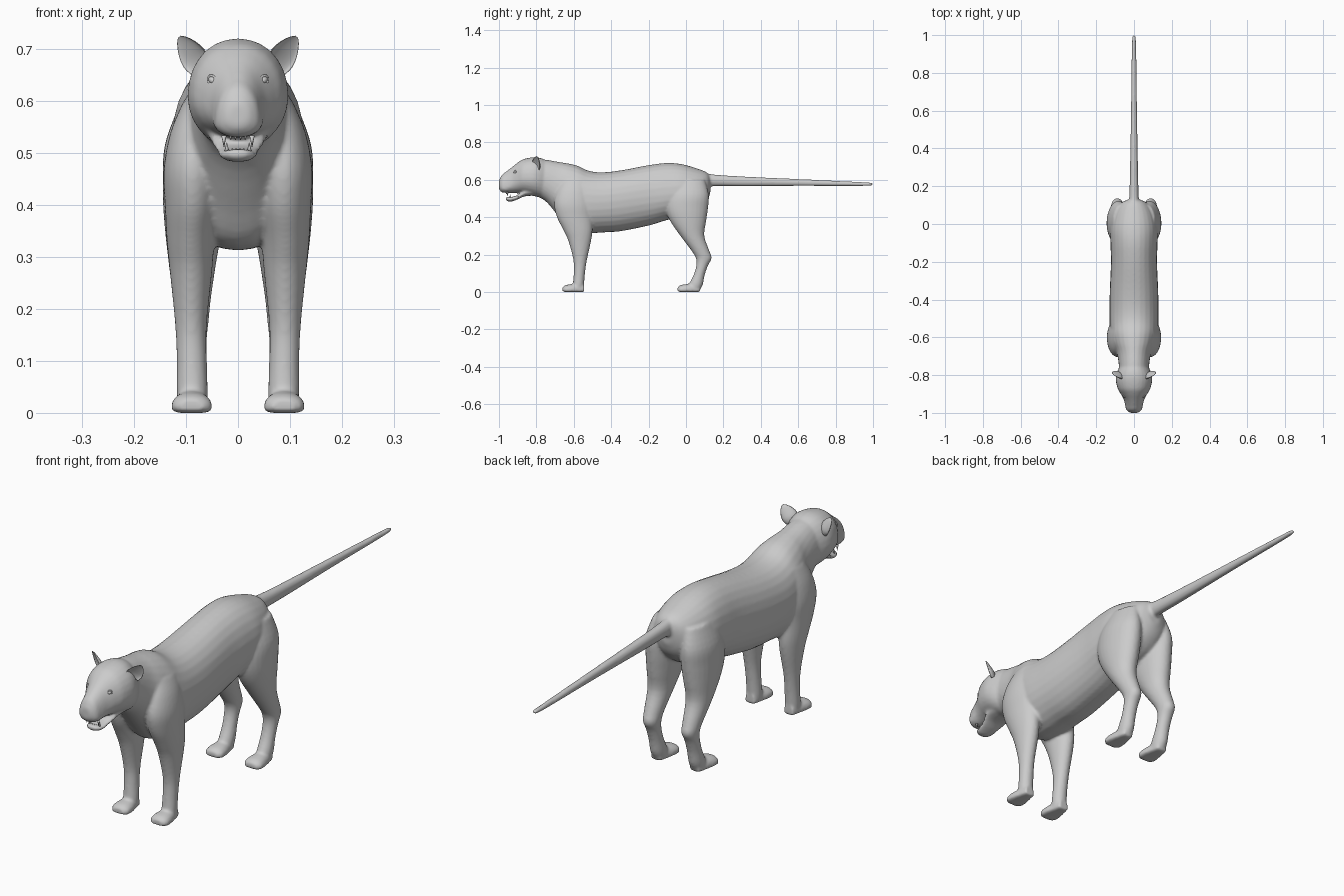
import bpy, bmesh, math
from mathutils import Vector, Matrix

if "Cube" in bpy.data.objects:
    bpy.data.objects.remove(bpy.data.objects["Cube"])

grey = bpy.data.materials.new("grey fur")
grey.diffuse_color = (0.6, 0.6, 0.6, 1)
grey.use_nodes = True
grey.node_tree.nodes["Principled BSDF"].inputs["Base Color"].default_value = grey.diffuse_color


def catmull(rows, steps=4):
    """Smoothly resample a list of section rows."""
    out = []
    for i in range(len(rows) - 1):
        p0, p1 = rows[max(i - 1, 0)], rows[i]
        p2, p3 = rows[i + 1], rows[min(i + 2, len(rows) - 1)]
        for s in range(steps):
            t = s / steps
            out.append([0.5 * (2 * b + (c - a) * t + (2 * a - 5 * b + 4 * c - d) * t * t
                               + (3 * b - a - 3 * c + d) * t ** 3)
                        for a, b, c, d in zip(p0, p1, p2, p3)])
    return out + [list(rows[-1])]


def skin(bm, rings):
    """Bridge closed rings of points and cap both ends."""
    vr = [[bm.verts.new(p) for p in r] for r in rings]
    n = len(vr[0])
    fs = [bm.faces.new((a[i], a[(i + 1) % n], b[(i + 1) % n], b[i]))
          for a, b in zip(vr, vr[1:]) for i in range(n)]
    fs += [bm.faces.new(vr[0][::-1]), bm.faces.new(vr[-1])]
    bmesh.ops.recalc_face_normals(bm, faces=fs)


def power(v, e):
    return math.copysign(abs(v) ** e, v)


def angles(n=28):
    return [2 * math.pi * i / n for i in range(n)]


def loft_y(bm, rows, cx=0, e=0.95, e_low=0.95):
    """Sections across y: (y, top, bottom, half width, height of widest point)."""
    rings = []
    for y, top, bot, w, zw in catmull(rows):
        rings.append([(cx + w * power(math.cos(a), e if math.sin(a) > 0 else e_low), y,
                       zw + power(math.sin(a), e if math.sin(a) > 0 else e_low)
                       * ((top - zw) if math.sin(a) > 0 else (zw - bot)))
                      for a in angles()])
    skin(bm, rings)


def loft_z(bm, rows, side):
    """Sections across z: (z, front y, back y, inner x, outer x)."""
    rings = []
    for z, yf, yb, xi, xo in catmull(rows):
        rings.append([(side * ((xi + xo) / 2 + (xo - xi) / 2 * math.cos(a)),
                       (yf + yb) / 2 + (yb - yf) / 2 * math.sin(a), z) for a in angles()])
    skin(bm, rings)


def finish(bm, name):
    me = bpy.data.meshes.new(name)
    bm.to_mesh(me)
    bm.free()
    me.materials.append(grey)
    for p in me.polygons:
        p.use_smooth = True
    ob = bpy.data.objects.new(name, me)
    bpy.context.collection.objects.link(ob)
    return ob


# Torso and neck
bm = bmesh.new()
loft_y(bm, [(.13, .615, .53, .03, .58), (.11, .64, .48, .07, .56), (.06, .66, .43, .105, .54),
            (-.02, .683, .40, .125, .53), (-.1, .69, .385, .125, .52), (-.2, .678, .355, .122, .51),
            (-.35, .65, .325, .128, .49), (-.45, .64, .318, .13, .48), (-.52, .648, .313, .13, .48),
            (-.58, .675, .315, .125, .49), (-.63, .687, .335, .112, .51), (-.68, .695, .40, .092, .54),
            (-.75, .707, .485, .08, .59), (-.82, .71, .52, .08, .61)])
# Head with muzzle
loft_y(bm, [(-.74, .70, .50, .068, .6), (-.78, .717, .505, .088, .605), (-.82, .72, .515, .097, .61),
            (-.87, .71, .528, .087, .61), (-.9, .692, .53, .070, .60), (-.93, .668, .53, .054, .58),
            (-.96, .645, .53, .047, .56), (-.985, .625, .533, .040, .56), (-1.0, .595, .55, .02, .57)])
# Lower jaw
loft_y(bm, [(-.80, .56, .515, .06, .54), (-.86, .55, .512, .055, .53), (-.9, .518, .495, .043, .508),
            (-.935, .508, .483, .036, .498), (-.955, .508, .486, .027, .499), (-.964, .505, .492, .012, .499)])
# Tail
loft_y(bm, [(.06, .645, .55, .03, .60), (.14, .629, .565, .025, .597), (.3, .618, .565, .021, .592),
            (.6, .604, .567, .016, .586), (.9, .59, .566, .012, .578), (.985, .585, .569, .011, .577),
            (1.0, .58, .573, .006, .577)])
for s in (-1, 1):
    # Hind leg
    loft_z(bm, [(.60, -.07, .10, .03, .11), (.52, -.10, .122, .02, .14), (.45, -.11, .118, .017, .145),
                (.38, -.085, .108, .025, .143), (.30, -.03, .098, .04, .135), (.22, .03, .125, .052, .125),
                (.18, .053, .137, .056, .12), (.14, .055, .117, .06, .117), (.09, .04, .10, .06, .116),
                (.04, .015, .09, .058, .118), (.01, .01, .075, .06, .115)], s)
    # Front leg
    loft_z(bm, [(.60, -.66, -.52, .04, .105), (.54, -.69, -.51, .03, .13), (.47, -.705, -.50, .03, .143),
                (.40, -.69, -.50, .035, .141), (.33, -.655, -.50, .045, .137), (.27, -.628, -.508, .05, .131),
                (.17, -.602, -.53, .06, .121), (.10, -.60, -.54, .06, .118), (.04, -.605, -.545, .058, .118),
                (.01, -.605, -.548, .06, .115)], s)
    # Paws
    for dy in (0, -.615):
        loft_y(bm, [(.072, .045, 0, .022, .012), (.04, .045, 0, .03, .012), (0, .042, 0, .038, .013),
                    (-.03, .036, 0, .038, .013), (-.045, .026, .004, .024, .013)][:] if dy == 0 else
               [(-.545, .045, 0, .022, .012), (-.58, .045, 0, .03, .012), (-.615, .042, 0, .038, .013),
                (-.645, .036, 0, .038, .013), (-.66, .026, .004, .024, .013)], s * .089, .95, .5)
body = finish(bm, "body")
rm = body.modifiers.new("merge", 'REMESH')
rm.mode = 'VOXEL'
rm.voxel_size = .006
rm.use_smooth_shade = True
sm = body.modifiers.new("soften", 'SMOOTH')
sm.factor, sm.iterations = .5, 5

# Ears: cupped shells leaning outward
for s, label in ((-1, "left_ear"), (1, "right_ear")):
    bm = bmesh.new()
    axis = Vector((.55, .12, .83)).normalized()
    u = Vector((.62, .6, -.45))
    u = (u - axis * u.dot(axis)).normalized()
    back = axis.cross(u)
    base = Vector((.072, -.802, .665))
    rings = []
    for h, w, t in catmull([(0, .027, .017), (.02, .032, .018), (.042, .027, .013),
                            (.062, .015, .007), (.072, .004, .002)]):
        ring = []
        for a in angles(20):
            sn = math.sin(a)
            depth = sn * t if sn > 0 else -sn * t * .5   # hollow front
            p = base + axis * h + u * (w * math.cos(a)) + back * (depth - .003)
            ring.append((s * p.x, p.y, p.z))
        rings.append(ring)
    skin(bm, rings)
    finish(bm, label)

# Eyes with slanted lids
for s, label in ((-1, "left"), (1, "right")):
    rot = Matrix.Rotation(s * math.radians(35), 4, 'Z') @ Matrix.Rotation(-s * math.radians(30), 4, 'Y')
    place = Matrix.Translation((s * .048, -.913, .64)) @ rot
    bm = bmesh.new()
    bmesh.ops.create_uvsphere(bm, u_segments=16, v_segments=10, radius=1,
                              matrix=place @ Matrix.Diagonal((.010, .008, .007, 1)))
    finish(bm, label + "_eye")
    bm = bmesh.new()
    rings = [[place @ Vector(((.011 + .0025 * math.cos(b)) * math.cos(a), .0025 * math.sin(b) - .002,
                              (.008 + .0025 * math.cos(b)) * math.sin(a))) for b in angles(8)]
             for a in angles(20) + [2 * math.pi]]
    skin(bm, rings)
    finish(bm, label + "_eyelid")

# Teeth: fangs and small incisors in both jaws
bm = bmesh.new()
for x, r, up, low in [(.027, .005, .022, .018), (.014, .003, .009, .008), (.005, .003, .009, .008)]:
    for s in (-1, 1):
        for z, h, y, flip in ((.534, up, -.962, math.pi), (.502, low, -.948, 0)):
            k = 1 if flip else .8
            d = -h / 2 if flip else h / 2
            bmesh.ops.create_cone(bm, cap_ends=True, segments=8, radius1=r, radius2=.0006, depth=h,
                                  matrix=Matrix.Translation((s * x * k, y + x * .3, z + d))
                                  @ Matrix.Rotation(flip, 4, 'X'))
finish(bm, "teeth")
